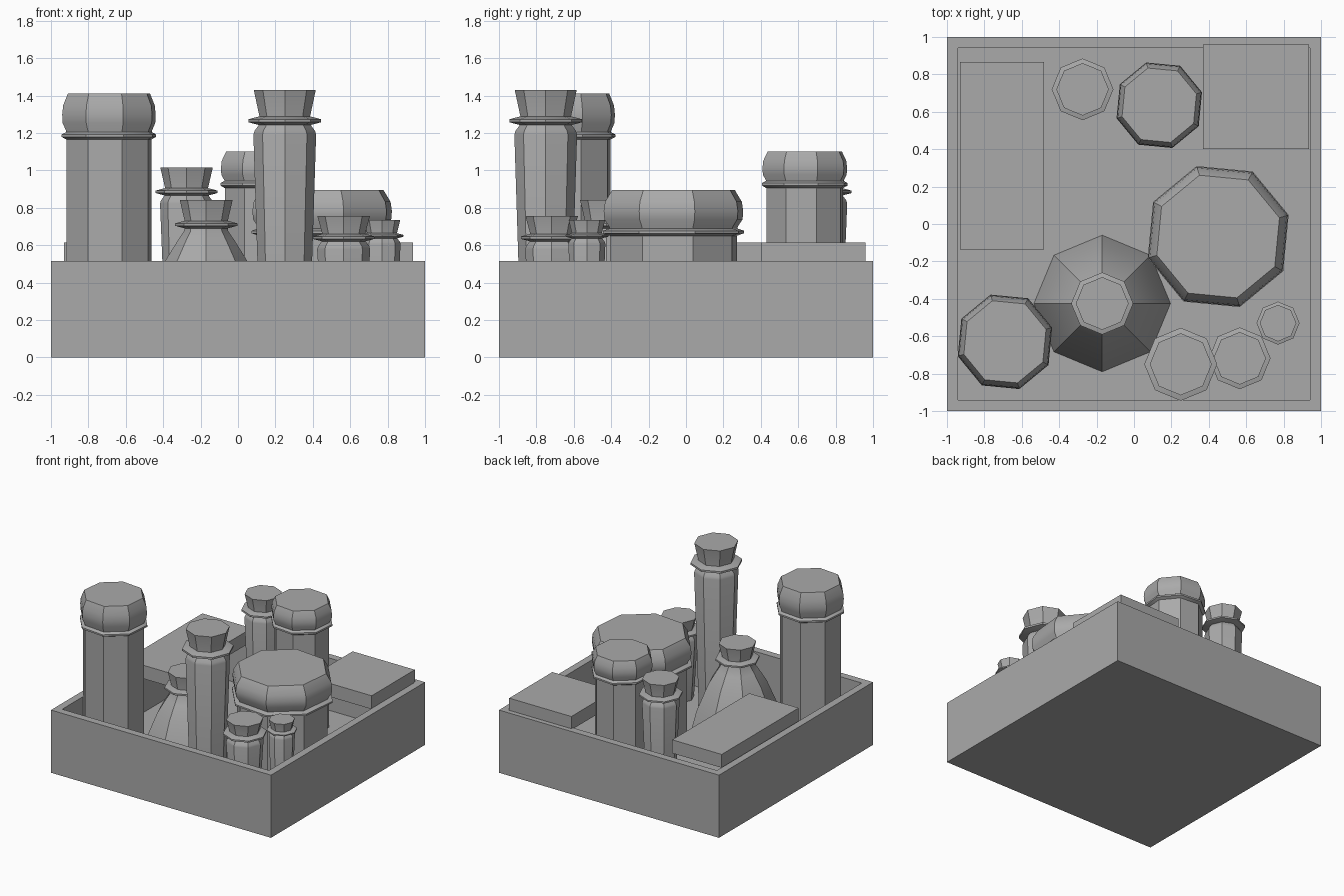
import bpy, bmesh, math

cube = bpy.data.objects.get("Cube")
if cube:
    bpy.data.objects.remove(cube, do_unlink=True)

grey = bpy.data.materials.new("plain grey")
grey.use_nodes = True
grey.diffuse_color = (0.4, 0.4, 0.4, 1)
grey.node_tree.nodes["Principled BSDF"].inputs["Base Color"].default_value = (0.4, 0.4, 0.4, 1)

RIM, WALL, FLOOR = 0.515, 0.085, 0.085


def finish(name, bm):
    bmesh.ops.recalc_face_normals(bm, faces=bm.faces)
    mesh = bpy.data.meshes.new(name)
    bm.to_mesh(mesh)
    bm.free()
    mesh.materials.append(grey)
    obj = bpy.data.objects.new(name, mesh)
    bpy.context.collection.objects.link(obj)
    bpy.ops.object.select_all(action='DESELECT')
    obj.select_set(True)
    bpy.context.view_layer.objects.active = obj
    bpy.ops.object.shade_smooth_by_angle(angle=math.radians(28))
    return obj


def box(name, x0, x1, y0, y1, z0, z1):
    bm = bmesh.new()
    bmesh.ops.create_cube(bm, size=1)
    for v in bm.verts:
        v.co = (x1 if v.co.x > 0 else x0, y1 if v.co.y > 0 else y0, z1 if v.co.z > 0 else z0)
    return bm if name is None else finish(name, bm)


def lathe(name, x, y, profile, turn):
    """Eight-sided solid through (radius, height) rings, capped at both ends."""
    bm = bmesh.new()
    rings = []
    for r, z in profile:
        angles = [math.radians(turn) + i * math.tau / 8 for i in range(8)]
        rings.append([bm.verts.new((x + r * math.cos(a), y + r * math.sin(a), z)) for a in angles])
    for low, high in zip(rings, rings[1:]):
        for i in range(8):
            j = (i + 1) % 8
            bm.faces.new((low[i], low[j], high[j], high[i]))
    bm.faces.new(rings[0][::-1])
    bm.faces.new(rings[-1])
    return finish(name, bm)


def collar(name, x, y, r, inner, z, h, turn):
    lathe(name, x, y, [(inner, z - h), (r, z - h / 3), (r, z + h / 3), (inner, z + h)], turn)


def jar(name, x, y, r, z, top):
    """Wide straight jar: body, thin collar at z and a rounded lid up to top."""
    h = top - z
    lathe(name + "_body", x, y, [(r * .9, FLOOR), (r * .9, z)], 17)
    collar(name + "_collar", x, y, r, r * .9, z, 0.02, 17)
    lathe(name + "_lid", x, y, [(r * .9, z), (r * .91, z + h * .12), (r * .98, z + h * .3),
                                (r * .99, z + h * .5), (r * .97, z + h * .72), (r * .87, top)], 17)


def stopper(name, x, y, r, z, top):
    """Flared collar at z and a tapered stopper up to top."""
    collar(name + "_collar", x, y, r, r * .7, z, r * .12, 0)
    lathe(name + "_stopper", x, y, [(r * .69, z), (r * .69, z + r * .1), (r * .85, top)], 0)


def bottle(name, x, y, r, z, top):
    lathe(name + "_body", x, y, [(r * .68, FLOOR), (r * .86, z - r * .38), (r * .83, z - r * .28),
                                 (r * .7, z - r * .1), (r * .69, z)], 0)
    stopper(name, x, y, r, z, top)


# open tray: cube with its top face inset and pushed down
bm = box(None, -1, 1, -1, 1, 0, RIM)
lid = max(bm.faces, key=lambda f: f.calc_center_median().z)
bmesh.ops.inset_region(bm, faces=[lid], thickness=WALL)
pit = bmesh.ops.extrude_face_region(bm, geom=[lid])["geom"]
for v in (g for g in pit if isinstance(g, bmesh.types.BMVert)):
    v.co.z = FLOOR
if lid.is_valid:
    bmesh.ops.delete(bm, geom=[lid], context='FACES_ONLY')
finish("tray", bm)

# flat boxes resting on the rim
box("left_side_box", .37, .935, .40, .96, RIM - .01, .615)
box("right_side_box", -.93, -.48, -.135, .865, RIM - .01, .615)

# wide jars
jar("tall_jar", -.69, -.63, .264, 1.185, 1.41)
jar("broad_jar", .45, -.067, .394, .67, .895)
jar("back_jar", .135, .635, .239, .925, 1.1)

# narrow bottles
bottle("tall_bottle", .25, -.75, .195, 1.265, 1.43)
bottle("small_bottle", .77, -.53, .115, .65, .735)
bottle("short_bottle", .565, -.718, .165, .64, .755)
bottle("back_bottle", -.275, .72, .165, .885, 1.015)

# conical flask
lathe("flask_body", -.17, -.425, [(.365, FLOOR), (.31, .3), (.22, .515), (.155, .62),
                                  (.118, .675), (.115, .705)], 0)
stopper("flask", -.17, -.425, .166, .71, .84)
